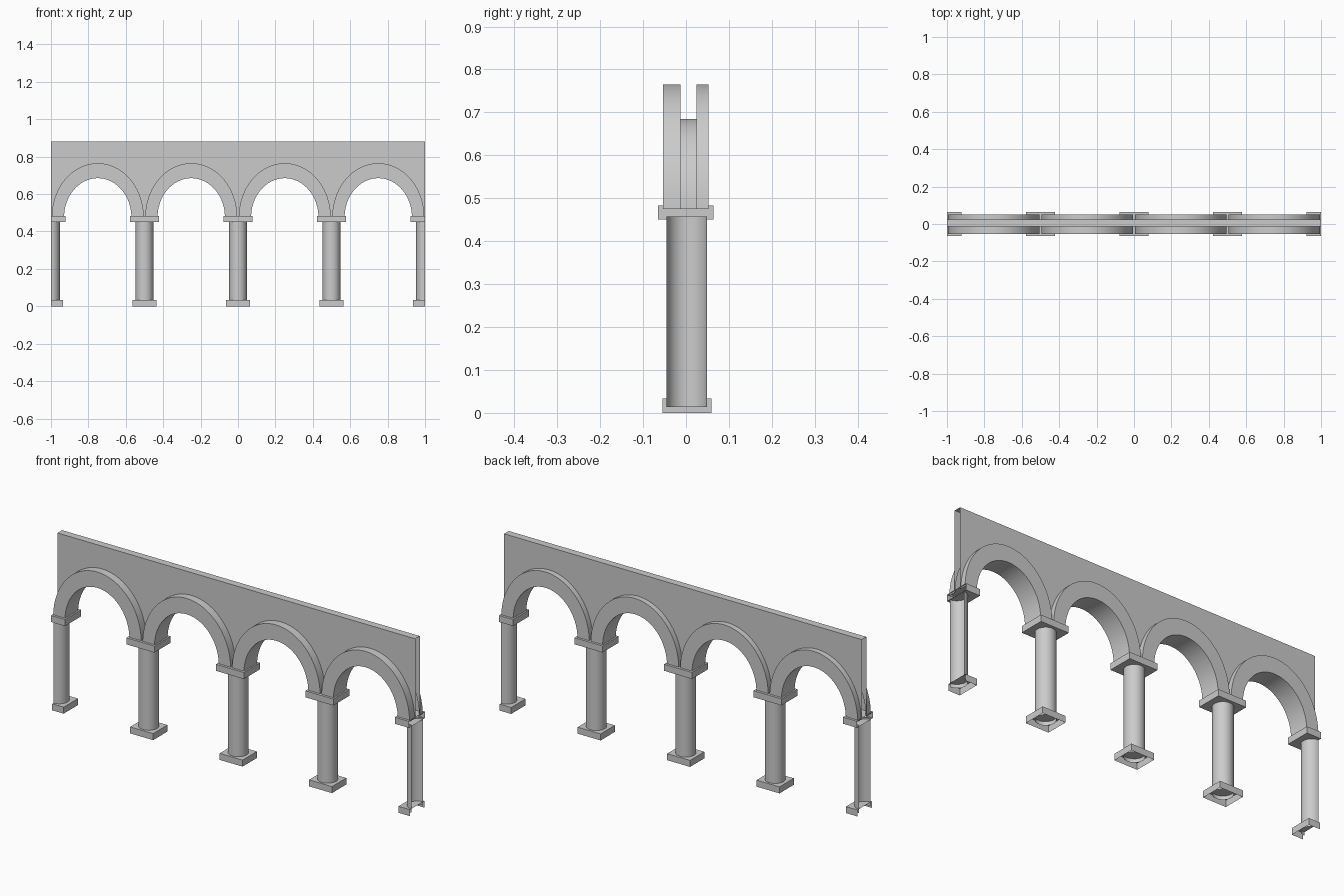
import bpy
import bmesh
from math import cos, sin, pi, radians
from mathutils import Matrix, Vector

cube = bpy.data.objects.get("Cube")
if cube:
    bpy.data.objects.remove(cube, do_unlink=True)

stone = bpy.data.materials.new("grey stone")
stone.use_nodes = True
GREY = (0.6, 0.6, 0.6, 1)
stone.diffuse_color = GREY
stone.node_tree.nodes["Principled BSDF"].inputs["Base Color"].default_value = GREY

SPRING, TOP = 0.475, 0.88
OUT_W, OUT_H = 0.246, 0.29      # outer arch half-width and rise
IN_W, IN_H = 0.18, 0.21         # inner arch half-width and rise
ARCH_Y = (-0.053, 0.052)
WALL_Y = (-0.013, 0.024)
ARCH_X = [-0.75, -0.25, 0.25, 0.75]
COLUMN_X = [-1, -0.5, 0, 0.5, 1]
STEPS = 48


def finish(bm, name, smooth=False):
    mesh = bpy.data.meshes.new(name)
    bm.to_mesh(mesh)
    bm.free()
    mesh.materials.append(stone)
    obj = bpy.data.objects.new(name, mesh)
    bpy.context.collection.objects.link(obj)
    if smooth:
        bpy.ops.object.select_all(action="DESELECT")
        obj.select_set(True)
        bpy.context.view_layer.objects.active = obj
        bpy.ops.object.shade_smooth_by_angle(angle=radians(30))
    return obj


def loft(sections, name, smooth):
    """Skin an open shell through a row of equal-length sections."""
    bm = bmesh.new()
    rows = [[bm.verts.new(p) for p in s] for s in sections]
    for a, b in zip(rows, rows[1:]):
        for j in range(len(a) - 1):
            bm.faces.new((a[j], b[j], b[j + 1], a[j + 1]))
    return finish(bm, name, smooth)


def arc(cx, w, h):
    return [(cx - w * cos(pi * i / STEPS), SPRING + h * sin(pi * i / STEPS))
            for i in range(STEPS + 1)]


def trim_end(bm, x):
    """End supports are cut in half and left open."""
    if abs(x) == 1:
        bmesh.ops.bisect_plane(
            bm, geom=bm.verts[:] + bm.edges[:] + bm.faces[:],
            plane_co=(x, 0, 0), plane_no=(x, 0, 0), clear_outer=True)


def slab(name, x, hw, y0, y1, z0, z1, open_bottom=False):
    bm = bmesh.new()
    place = Matrix.Translation((x, (y0 + y1) / 2, (z0 + z1) / 2))
    bmesh.ops.create_cube(
        bm, size=1, matrix=place @ Matrix.Diagonal((2 * hw, y1 - y0, z1 - z0, 1)))
    if open_bottom:
        bm.normal_update()
        low = [f for f in bm.faces if f.normal.z < -0.5]
        bmesh.ops.delete(bm, geom=low, context="FACES")
    trim_end(bm, x)
    finish(bm, name)


def shaft(name, x, r, z0, z1):
    bm = bmesh.new()
    bmesh.ops.create_cone(
        bm, cap_ends=False, segments=32, radius1=r, radius2=r, depth=z1 - z0,
        matrix=Matrix.Translation((x, 0.002, (z0 + z1) / 2)))
    trim_end(bm, x)
    finish(bm, name, True)


# Columns with base and capital
for n, x in enumerate(COLUMN_X, 1):
    slab(f"column_base_{n}", x, 0.064, -0.055, 0.059, 0, 0.033, open_bottom=True)
    shaft(f"column_shaft_{n}", x, 0.047, 0.014, 0.457)
    slab(f"column_capital_{n}", x, 0.078, -0.065, 0.064, 0.45, 0.483)

# Arch rings, projecting from both wall faces
for n, cx in enumerate(ARCH_X, 1):
    sections = []
    for (ox, oz), (ix, iz) in zip(arc(cx, OUT_W, OUT_H), arc(cx, IN_W, IN_H)):
        sections.append([(ox, WALL_Y[1], oz), (ox, ARCH_Y[1], oz),
                         (ix, ARCH_Y[1], iz), (ix, ARCH_Y[0], iz),
                         (ox, ARCH_Y[0], oz), (ox, WALL_Y[0], oz)])
    loft(sections, f"arch_{n}", True)

# Hollow wall above the arches, open at both ends
outline = [(-1, SPRING)]
for cx in ARCH_X:
    outline += arc(cx, OUT_W, OUT_H)
outline.append((1, SPRING))
loft([[(x, WALL_Y[0], z), (x, WALL_Y[0], TOP), (x, WALL_Y[1], TOP), (x, WALL_Y[1], z)]
      for x, z in outline], "wall", False)
